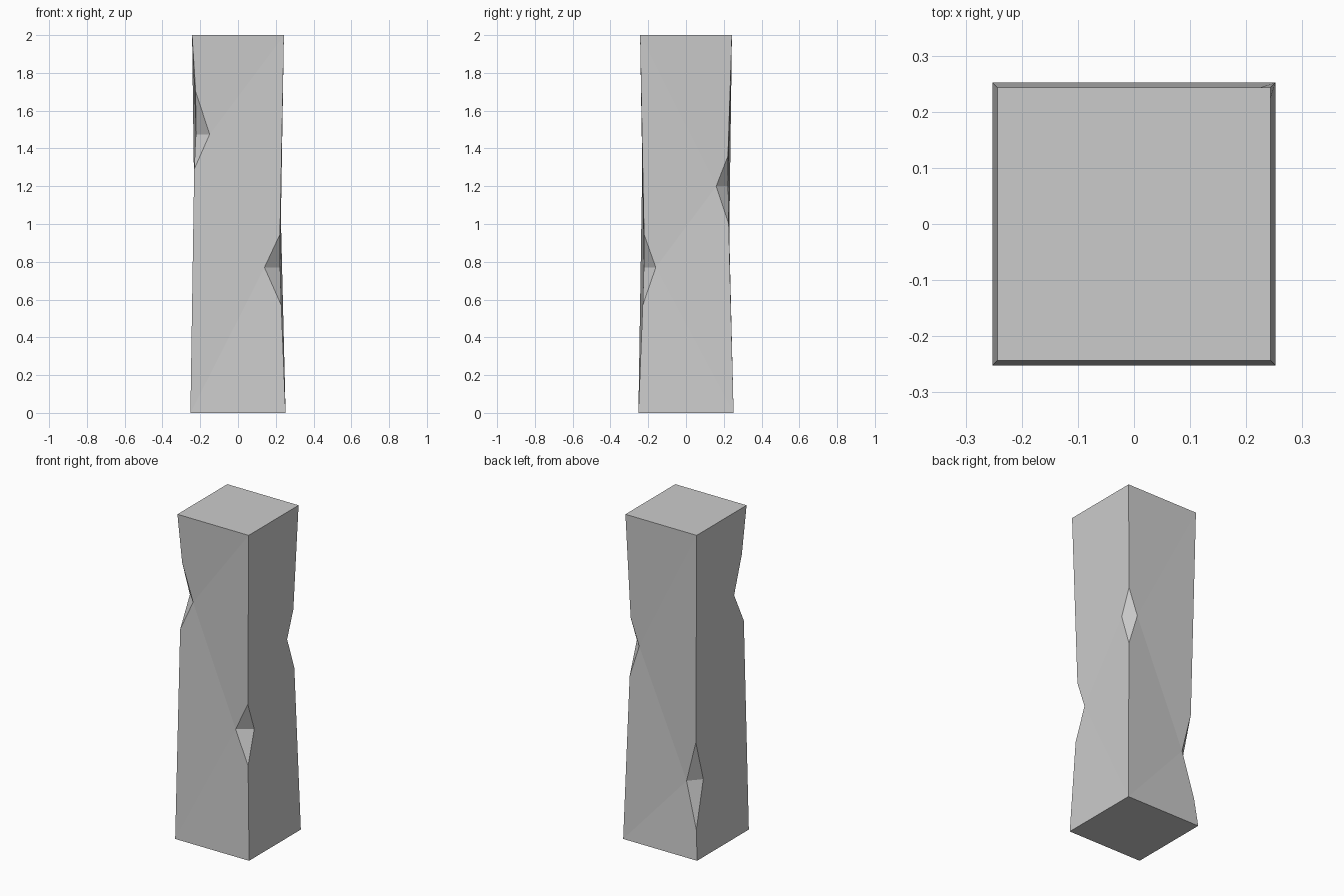
import bpy, bmesh

if "Cube" in bpy.data.objects:
    bpy.data.objects.remove(bpy.data.objects["Cube"])

# Chipped corners, counter-clockwise from front left:
# (sx, sy, chip bottom z, chip bottom half width, notch z, chip top z, top half width,
#  notch |x| on front/back face, notch |y| on side face)
CORNERS = [
    (-1, -1, 1.29, 0.232, 1.475, 1.70, 0.224, 0.15, 0.15),
    (1, -1, 0.57, 0.229, 0.77, 0.945, 0.222, 0.14, 0.16),
    (1, 1, 1.00, 0.226, 1.20, 1.36, 0.222, 0.163, 0.16),
    (-1, 1, 0.18, 0.235, 0.457, 0.71, 0.223, 0.16, 0.15),
]
BASE, TOP, INSET, HEIGHT = 0.252, 0.243, 0.223, 2.0

bm = bmesh.new()
posts = []
for sx, sy, zb, wb, zn, zt, wt, nx, ny in CORNERS:
    def vert(x, y, z):
        return bm.verts.new((sx * x, sy * y, z))
    posts.append({
        "base": vert(BASE, BASE, 0), "low": vert(wb, wb, zb),
        "x": vert(nx, INSET, zn), "y": vert(INSET, ny, zn),
        "high": vert(wt, wt, zt), "top": vert(TOP, TOP, HEIGHT)})

# Chip facets
for p in posts:
    bm.faces.new((p["low"], p["x"], p["y"]))
    bm.faces.new((p["high"], p["x"], p["y"]))

# Four sides: each runs between a low chip and a high chip
for i in range(4):
    a, b = posts[i], posts[(i + 1) % 4]
    k = "x" if i % 2 == 0 else "y"
    lo, hi = (a, b) if a[k].co.z < b[k].co.z else (b, a)
    bm.faces.new((hi["base"], lo["base"], lo["low"], lo[k]))
    bm.faces.new((hi["base"], lo[k], hi[k], hi["low"]))
    bm.faces.new((lo[k], lo["high"], lo["top"], hi[k]))
    bm.faces.new((hi[k], lo["top"], hi["top"], hi["high"]))

# End caps
bm.faces.new([p["base"] for p in posts])
bm.faces.new([p["top"] for p in posts])
bmesh.ops.recalc_face_normals(bm, faces=bm.faces)

mesh = bpy.data.meshes.new("chipped_pillar")
bm.to_mesh(mesh)
bm.free()
bpy.context.collection.objects.link(bpy.data.objects.new("chipped_pillar", mesh))
